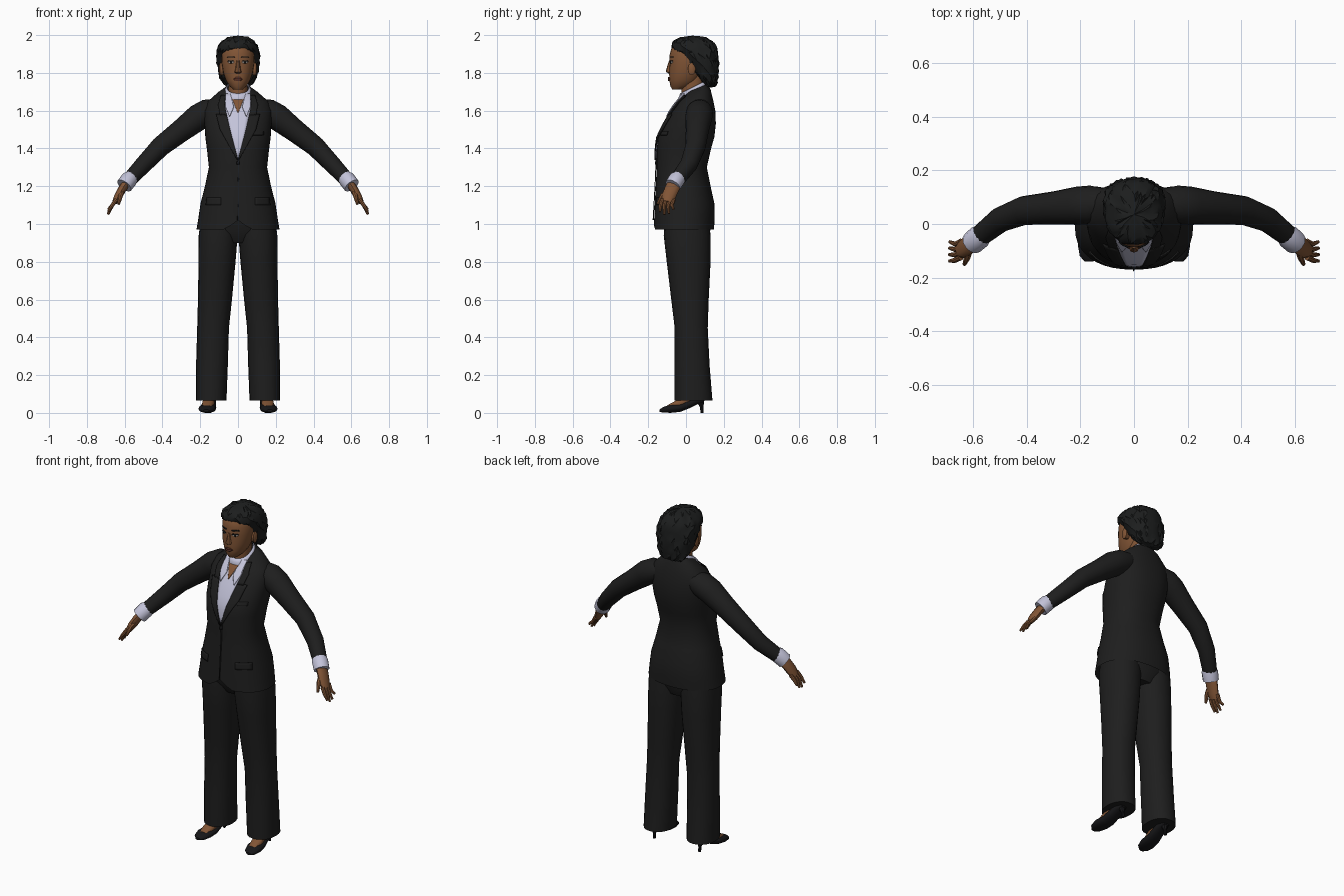
import bpy, bmesh, math, random
from mathutils import Vector
from mathutils.bvhtree import BVHTree

random.seed(4)
if "Cube" in bpy.data.objects:
    bpy.data.objects.remove(bpy.data.objects["Cube"])


def material(name, r, g, b):
    m = bpy.data.materials.new(name)
    m.diffuse_color = (r, g, b, 1)
    m.use_nodes = True
    node = m.node_tree.nodes["Principled BSDF"]
    node.inputs["Base Color"].default_value = (r, g, b, 1)
    node.inputs["Roughness"].default_value = 0.8
    return m


suit = material("black suit cloth", .013, .013, .013)
shirt = material("pale lavender shirt", .55, .55, .70)
skin = material("brown skin", .22, .09, .036)
hair_black = material("black hair", .012, .013, .013)
lip = material("dark lips", .13, .04, .025)
eye_white = material("eye white", .45, .40, .36)
shoe_black = material("black leather", .008, .008, .009)
made = []


def finish(name, bm, mat):
    bmesh.ops.recalc_face_normals(bm, faces=bm.faces)
    me = bpy.data.meshes.new(name)
    bm.to_mesh(me)
    bm.free()
    me.materials.append(mat)
    ob = bpy.data.objects.new(name, me)
    bpy.context.collection.objects.link(ob)
    made.append(ob)
    return ob


def ring(c, u, v, n=16, p=2.0):
    """Rounded section around c with half-axes u and v."""
    pts = []
    for i in range(n):
        a = math.tau * i / n
        ca, sa = math.cos(a), math.sin(a)
        pts.append(Vector(c) + Vector(u) * math.copysign(abs(ca) ** (2 / p), ca)
                   + Vector(v) * math.copysign(abs(sa) ** (2 / p), sa))
    return pts


def loft(rings, caps=(True, True)):
    bm = bmesh.new()
    loops = [[bm.verts.new(p) for p in r] for r in rings]
    for a, b in zip(loops, loops[1:]):
        for i in range(len(a)):
            j = (i + 1) % len(a)
            bm.faces.new((a[i], a[j], b[j], b[i]))
    if caps[0]:
        bm.faces.new(loops[0])
    if caps[1]:
        bm.faces.new(loops[-1])
    bmesh.ops.recalc_face_normals(bm, faces=bm.faces)
    return bm


def column(rows, cx=0, n=24, p=2.2):
    """Upright sections: height, half width, front y, back y, optional tilt."""
    out = []
    for z, rx, yf, yb, *t in rows:
        h = (yb - yf) / 2
        out.append(ring((cx, (yf + yb) / 2, z), (rx, 0, 0),
                        (0, h, h * (t[0] if t else 0)), n, p))
    return out


def tube(name, path, mat, wide=1.0, n=12):
    """Limb along points with radii; wide stretches it across y."""
    pts = [Vector(q[:3]) for q in path]
    rings = []
    for i, q in enumerate(path):
        d = (pts[min(i + 1, len(pts) - 1)] - pts[max(i - 1, 0)]).normalized()
        u = d.cross(Vector((0, 1, 0))).normalized()
        v = d.cross(u)
        rings.append(ring(pts[i], u * q[3], v * q[3] * wide, n))
    return finish(name, loft(rings), mat)


def plate(name, tree, rows, mat, off=.004, across=6, steps=4):
    """Thin panel laid on a front surface; rows are height, x start, x end."""
    bm = bmesh.new()
    grid = []
    for k in range((len(rows) - 1) * steps + 1):
        i = min(k // steps, len(rows) - 2)
        f = k / steps - i
        z, a, b = (p + (q - p) * f for p, q in zip(rows[i], rows[i + 1]))
        line = []
        for j in range(across + 1):
            x = a + (b - a) * j / across
            hit = tree.ray_cast(Vector((x, -1, z)), Vector((0, 1, 0)))[0]
            hit = hit or tree.find_nearest(Vector((x, -.1, z)))[0]
            line.append(bm.verts.new((x, hit.y - off, z)))
        grid.append(line)
    for a, b in zip(grid, grid[1:]):
        for j in range(across):
            bm.faces.new((a[j], a[j + 1], b[j + 1], b[j]))
    ob = finish(name, bm, mat)
    mod = ob.modifiers.new("thickness", "SOLIDIFY")
    mod.thickness, mod.offset = .005, 0
    return ob


# Jacket body with a notched front hem
bm = loft(column([(.97, .22, -.17, .148), (1.03, .21, -.168, .152), (1.11, .198, -.165, .15),
                  (1.2, .175, -.16, .13), (1.3, .154, -.155, .11), (1.4, .165, -.155, .133),
                  (1.46, .173, -.147, .15), (1.53, .178, -.115, .158), (1.6, .18, -.075, .155),
                  (1.65, .16, -.04, .145), (1.69, .11, -.02, .13, .3), (1.715, .07, -.015, .115, .4)],
                 n=40, p=2.3), (False, True))
for v in bm.verts:
    if v.co.z < .99 and v.co.y < 0:
        v.co.z += .05 * max(0, 1 - abs(v.co.x) / .07)
body = BVHTree.FromBMesh(bm)
finish("jacket", bm, suit)

# Shirt front, open neckline, buttons and jacket details
plate("shirt_front", body, [(1.35, -.003, .003), (1.5, -.044, .044), (1.62, -.07, .07),
                            (1.68, -.068, .068)], shirt)
plate("open_neckline", body, [(1.59, -.002, .002), (1.64, -.022, .022), (1.69, -.04, .04)], skin, .008)
plate("jacket_button", body, [(1.315, -.008, .008), (1.331, -.008, .008)], shoe_black, .006, 2, 1)
plate("jacket_front_edge", body, [(1.02, -.004, 0), (1.35, 0, .006)], suit)
plate("breast_pocket", body, [(1.47, .075, .135), (1.49, .075, .135)], suit)
for s, side in ((1, "left"), (-1, "right")):
    def m(rows):
        return [(z, a * s, b * s) for z, a, b in rows]
    plate(side + "_lapel", body, m([(1.34, 0, .006), (1.5, .042, .095), (1.58, .06, .115)]), suit, .01)
    plate(side + "_upper_lapel", body, m([(1.575, .06, .095), (1.63, .07, .105), (1.68, .066, .09)]), suit, .01)
    plate(side + "_collar_point", body, m([(1.57, .043, .046), (1.62, .022, .066), (1.69, .04, .066)]), shirt, .013)
    plate(side + "_pocket_flap", body, m([(1.1, .09, .17), (1.14, .09, .165)]), suit)

# Neck and shirt collar band
finish("neck", loft(column([(1.6, .055, -.02, .09), (1.7, .05, -.025, .09), (1.79, .052, -.02, .1)])), skin)
collar = finish("shirt_collar", loft(column([(1.675, .078, -.05, .115, .5), (1.71, .068, -.038, .108, .5),
                                            (1.725, .06, -.03, .104, .5)]), (False, False)), shirt)
collar.modifiers.new("thickness", "SOLIDIFY").thickness = .005

# Head
bm = loft(column([(1.712, .024, -.072, -.01), (1.73, .045, -.083, .03), (1.76, .064, -.088, .07),
                  (1.8, .078, -.089, .09), (1.85, .086, -.087, .11), (1.9, .088, -.086, .12),
                  (1.94, .08, -.074, .12), (1.97, .05, -.04, .09)], p=2.1))
face = BVHTree.FromBMesh(bm)
finish("head", bm, skin)
nose = [ring((0, y, z), (r, 0, 0), (0, d, 0), 8) for z, y, r, d in
        ((1.797, -.084, .012, .008), (1.805, -.088, .019, .019), (1.82, -.088, .014, .016),
         (1.865, -.084, .008, .006))]
finish("nose", loft(nose), skin)
plate("upper_lip", face, [(1.768, -.026, .026), (1.777, -.012, .012)], lip, .004, 6, 2)
plate("lower_lip", face, [(1.757, -.012, .012), (1.767, -.024, .024)], lip, .005, 6, 2)
for s, side in ((1, "left"), (-1, "right")):
    plate(side + "_eye", face, [(1.85, .03 * s, .042 * s), (1.856, .02 * s, .052 * s),
                                (1.862, .027 * s, .046 * s)], eye_white, .001, 4, 2)
    plate(side + "_iris", face, [(1.85, .032 * s, .041 * s), (1.862, .032 * s, .041 * s)], hair_black, .003, 2, 1)
    plate(side + "_lashes", face, [(1.86, .02 * s, .054 * s), (1.865, .025 * s, .05 * s)], hair_black, .003, 4, 1)
    plate(side + "_brow", face, [(1.881, .016 * s, .056 * s), (1.887, .02 * s, .054 * s)], hair_black, .002, 4, 1)
    ear = [ring((s * x, .03, 1.82), (0, r * .6, 0), (0, 0, r), 10) for x, r in
           ((.07, .03), (.094, .034), (.1, .02))]
    finish(side + "_ear", loft(ear), skin)

# Short tousled hair
bm = loft(column([(1.73, .06, .105, .16), (1.76, .088, .075, .166), (1.79, .1, .05, .168), (1.83, .109, .02, .17),
                  (1.87, .113, -.012, .17), (1.905, .113, -.045, .168), (1.93, .108, -.076, .163),
                  (1.955, .096, -.074, .15), (1.977, .072, -.05, .125), (1.99, .035, -.01, .08)], n=30, p=2.3))
for v in bm.verts:
    v.co += Vector([random.uniform(-.004, .004) for _ in range(3)])
bmesh.ops.poke(bm, faces=[f for f in bm.faces if random.random() < .45], offset=.007)
finish("hair", bm, hair_black)

# Trouser seat
finish("trouser_seat", loft(column([(.9, .1, -.07, .1), (.97, .195, -.115, .13), (1.1, .17, -.12, .125)])), suit)

for s, side in ((1, "left"), (-1, "right")):
    # Trouser leg
    rings = []
    for z, cx, rx, yf, yb in ((1.04, .1, .095, -.11, .12), (.94, .105, .103, -.118, .13),
                              (.8, .111, .098, -.102, .13), (.6, .122, .09, -.078, .12),
                              (.45, .132, .084, -.06, .115), (.25, .138, .084, -.06, .125),
                              (.065, .142, .081, -.06, .14)):
        rings += column([(z, rx, yf, yb)], cx * s, 20, 2.2)
    finish(side + "_trouser_leg", loft(rings), suit)

    # Sleeve, cuff and hand
    def at(*path):
        return [(x * s, y, z, r) for x, y, z, r in path]
    tube(side + "_sleeve", at((.1, .075, 1.61, .055), (.16, .072, 1.592, .07), (.21, .068, 1.565, .07),
                              (.3, .06, 1.495, .06), (.41, .05, 1.41, .053), (.5, .015, 1.315, .046),
                              (.575, -.045, 1.235, .039)), suit, 1.02, 16)
    tube(side + "_shirt_cuff", at((.555, -.03, 1.255, .034), (.575, -.047, 1.238, .045),
                                  (.602, -.07, 1.203, .044)), shirt)
    tube(side + "_palm", at((.585, -.055, 1.225, .022), (.613, -.075, 1.185, .022),
                            (.635, -.092, 1.145, .021), (.652, -.1, 1.115, .015)), skin, 1.75)
    for i, name in enumerate(("index", "middle", "ring", "little")):
        y = -.128 + .02 * i
        z = (1.065, 1.05, 1.055, 1.078)[i]
        tube(f"{side}_{name}_finger", at((.645, y + .003, 1.13, .011), (.667, y - .007, 1.097, .01),
                                         (.688, y - .01 + .004 * i, z, .006)), skin, 1, 8)
    tube(side + "_thumb", at((.61, -.085, 1.18, .014), (.622, -.125, 1.15, .013),
                             (.632, -.15, 1.105, .007)), skin, 1, 8)

    # Foot and heeled shoe
    def along_y(rows):
        return [ring((cx * s, y, (lo + hi) / 2), (rx, 0, 0), (0, 0, (hi - lo) / 2), 14, 2.3)
                for y, cx, lo, hi, rx in rows]
    finish(side + "_foot", loft(along_y([(-.1, .162, .015, .04, .024), (-.06, .16, .015, .062, .032),
                                         (-.02, .156, .025, .085, .032), (.03, .152, .045, .13, .03),
                                         (.07, .15, .06, .13, .025)])), skin)
    finish(side + "_shoe", loft(along_y([(-.14, .168, .005, .018, .015), (-.12, .166, .001, .032, .036),
                                         (-.08, .163, 0, .045, .046), (-.03, .158, .005, .048, .043),
                                         (.02, .153, .025, .07, .037), (.06, .15, .045, .09, .034),
                                         (.095, .15, .055, .098, .022)])), shoe_black)
    heel = [ring((.15 * s, y, z), (r, 0, 0), (0, r, 0), 8) for z, y, r in
            ((0, .085, .008), (.03, .083, .009), (.065, .075, .022))]
    finish(side + "_heel", loft(heel), shoe_black)

# Smooth shading with crisp folds
for ob in bpy.context.selected_objects:
    ob.select_set(False)
for ob in made:
    ob.select_set(True)
bpy.context.view_layer.objects.active = made[0]
bpy.ops.object.shade_smooth_by_angle(angle=math.radians(40))
